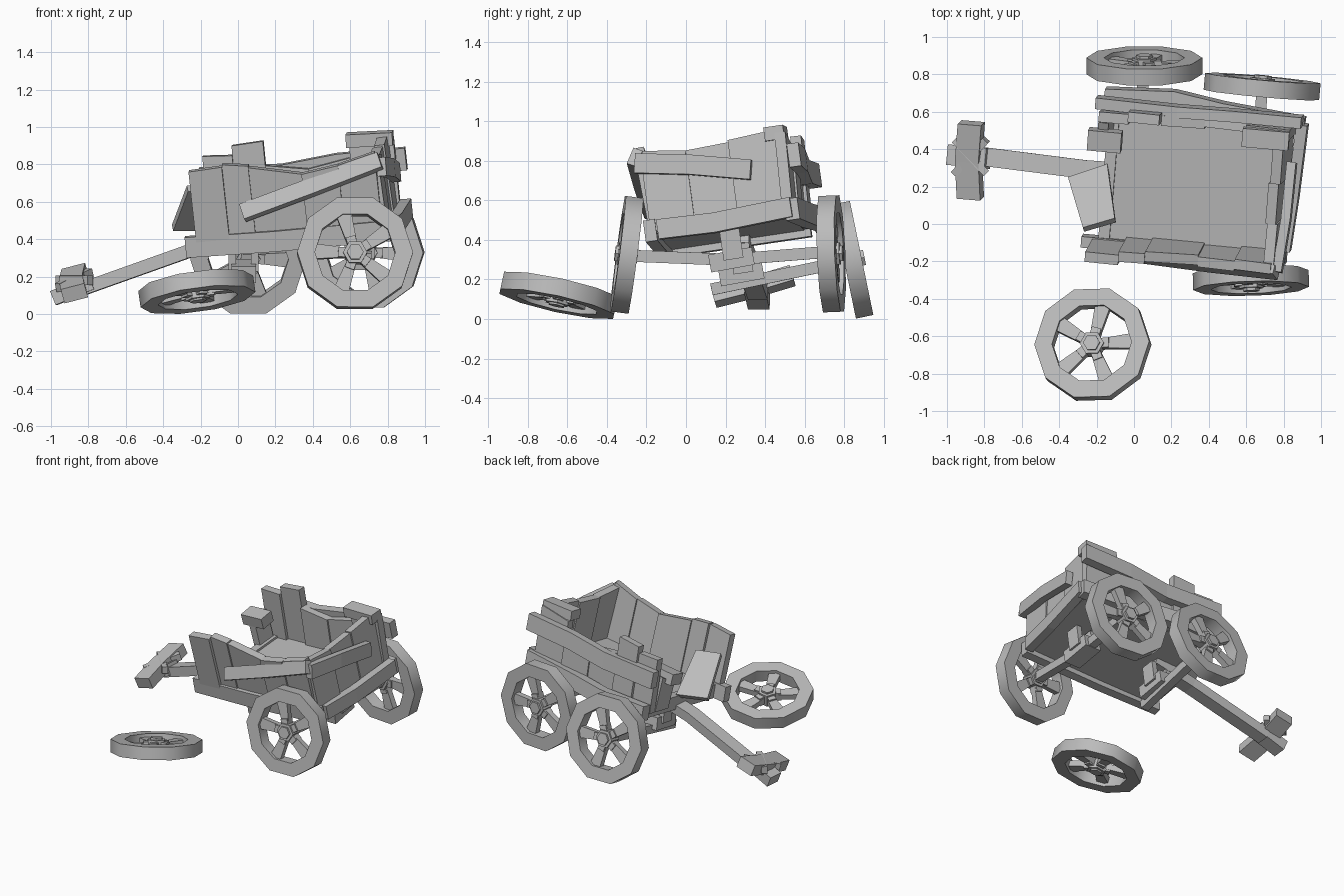
import bpy
import bmesh
from math import cos, sin, pi, radians
from mathutils import Matrix, Vector

old = bpy.data.objects.get("Cube")
if old:
    bpy.data.objects.remove(old, do_unlink=True)

wood = bpy.data.materials.new("weathered_grey_wood")
wood.use_nodes = True
GREY = (0.5, 0.5, 0.5, 1)
wood.diffuse_color = GREY
wood.node_tree.nodes["Principled BSDF"].inputs["Base Color"].default_value = GREY


def finish(name, bm, frame=None):
    """Turn a bmesh into a wooden object."""
    bmesh.ops.recalc_face_normals(bm, faces=bm.faces)
    mesh = bpy.data.meshes.new(name)
    bm.to_mesh(mesh)
    bm.free()
    mesh.materials.append(wood)
    obj = bpy.data.objects.new(name, mesh)
    obj.matrix_world = frame or Matrix()
    bpy.context.collection.objects.link(obj)
    return obj


def skin(bm, rings, closed=False):
    """Bridge rings of points, capping the ends unless they form a loop."""
    rings = [[bm.verts.new(p) for p in r] for r in rings]
    n = len(rings[0])
    for a, b in zip(rings, rings[1:] + (rings[:1] if closed else [])):
        for i in range(n):
            j = (i + 1) % n
            bm.faces.new((a[i], a[j], b[j], b[i]))
    if not closed:
        bm.faces.new(rings[0])
        bm.faces.new(rings[-1])


def board(name, path, width, height, frame=None, roll=0):
    """Rectangular timber swept along a short path."""
    pts = [Vector(p) for p in path]
    bm = bmesh.new()
    along = (pts[-1] - pts[0]).normalized()
    side = Matrix.Rotation(radians(roll), 3, along) @ along.cross((0, 0, 1)).normalized()
    up = side.cross(along)
    skin(bm, [[p + side * a * width / 2 + up * b * height / 2
               for a, b in ((-1, -1), (1, -1), (1, 1), (-1, 1))] for p in pts])
    return finish(name, bm, frame)


def slab(name, outline, thickness, frame=None):
    """Flat panel from corner points, thickened along its normal."""
    pts = [Vector(p) for p in outline]
    n = (pts[1] - pts[0]).cross(pts[2] - pts[0]).normalized() * thickness / 2
    bm = bmesh.new()
    skin(bm, [[p - n for p in pts], [p + n for p in pts]])
    return finish(name, bm, frame)


# Tilted frame of the cart bed
ex = Vector((1, -0.095, 0.09)).normalized()
ey = Vector((0.11, 1, 0.15))
ey = (ey - ex * ey.dot(ex)).normalized()
bed = Matrix((ex, ey, ex.cross(ey))).transposed().to_4x4()
bed.translation = (0.33, 0.2, 0.4)

# Floor and lower rails
board("floor", [(-0.47, 0.025, 0.06), (0.49, 0.025, 0.06)], 0.69, 0.05, bed)
board("front_lower_rail", [(-0.58, -0.34, 0.06), (-0.1, -0.34, 0.05), (0.52, -0.33, 0.05)], 0.06, 0.11, bed)
board("back_lower_rail", [(-0.52, 0.46, 0.06), (-0.15, 0.48, 0.05), (0.12, 0.44, 0.05), (0.56, 0.4, 0.05)],
      0.07, 0.11, bed)
board("right_end_lower_rail", [(0.51, -0.29, 0.05), (0.53, 0, 0.04), (0.55, 0.4, 0.06)], 0.06, 0.1, bed)
board("left_end_lower_rail", [(-0.46, -0.33, 0.05), (-0.46, 0.4, 0.05)], 0.06, 0.1, bed)

# Wall planks: start, end, start height, end height, outward shift; each wall leans by a set amount
walls = {
    "front": ((0, -0.31), 0.025, [(-0.52, -0.34, 0.47, 0.48, 0.03), (-0.34, -0.2, 0.49, 0.47, 0.01),
                                  (-0.2, 0.08, 0.46, 0.4, 0), (0.08, 0.28, 0.4, 0.43, 0.01),
                                  (0.28, 0.48, 0.43, 0.48, 0)]),
    "back": ((0, 0.375), 0.015, [(-0.51, -0.35, 0.44, 0.43, 0), (-0.35, -0.18, 0.48, 0.49, 0.02),
                                 (-0.18, 0.05, 0.36, 0.32, 0), (0.05, 0.28, 0.32, 0.36, 0.01),
                                 (0.28, 0.52, 0.42, 0.45, 0)]),
    "right_end": ((0.47, 0), -0.015, [(-0.33, -0.1, 0.46, 0.43, 0.01), (-0.1, 0.12, 0.43, 0.44, 0),
                                      (0.12, 0.38, 0.45, 0.47, 0.01)]),
    "left_end": ((-0.46, 0), 0.015, [(0.2, 0.34, 0.24, 0.3, 0.02)]),
}
for wall, ((wx, wy), lean, planks) in walls.items():
    for i, (a, b, ha, hb, out) in enumerate(planks):
        def spot(t, h, shift):
            if wy:
                return (t, wy + (out + shift) * (1 if wy > 0 else -1), h)
            return (wx + (out + shift) * (1 if wx > 0 else -1), t, h)
        slab(f"{wall}_plank_{i + 1}",
             [spot(a, 0.04, 0), spot(b, 0.04, 0), spot(b, hb, lean), spot(a, ha, lean)], 0.055, bed)

# Upper rails, some slipped out of place
board("back_upper_rail", [(-0.54, 0.45, 0.31), (-0.1, 0.44, 0.29), (0.2, 0.45, 0.32), (0.57, 0.45, 0.32)],
      0.06, 0.12, bed)
board("right_end_upper_rail", [(0.51, -0.36, 0.4), (0.53, -0.08, 0.35), (0.53, 0.22, 0.28)], 0.05, 0.1, bed)
board("slipped_front_rail", [(0.025, -0.17, 0.54), (0.4, -0.22, 0.68), (0.76, -0.26, 0.82)], 0.05, 0.09, roll=-20)
board("back_corner_cap", [(0.27, 0.36, 0.46), (0.52, 0.36, 0.45)], 0.1, 0.07, bed)
board("left_end_rail_stub", [(-0.48, 0.19, 0.28), (-0.48, 0.3, 0.29)], 0.18, 0.08, bed)

# Broken end panel hanging outward
slab("hanging_panel", [(-0.35, 0.24, 0.46), (-0.27, -0.03, 0.67), (-0.1, 0.02, 0.67), (-0.14, 0.31, 0.46)], 0.04)

# Draw pole with its cross handle
board("draw_pole", [(0.06, 0.27, 0.42), (-0.25, 0.29, 0.34), (-0.84, 0.365, 0.13)], 0.1, 0.07)
board("pole_tip", [(-0.78, 0.35, 0.17), (-0.985, 0.37, 0.085)], 0.11, 0.08)
board("cross_handle", [(-0.875, 0.14, 0.11), (-0.885, 0.34, 0.16), (-0.87, 0.54, 0.22)], 0.13, 0.08, roll=-15)
for i, s in enumerate((-1, 1)):
    board(f"handle_lashing_{i + 1}", [(-0.96, 0.36 - s * 0.09, 0.16 - s * 0.02),
                                      (-0.79, 0.36 + s * 0.09, 0.2 + s * 0.02)], 0.04, 0.05)

# Axles and the brackets that hold them
board("rear_axle", [(0.625, -0.28, 0.32), (0.65, 0.22, 0.3), (0.685, 0.72, 0.34)], 0.06, 0.06)
board("broken_front_axle", [(0.02, 0.13, 0.15), (0.05, 0.8, 0.29)], 0.06, 0.06)
for name, x, y, z in (("rear", 0.65, 0.23, 0.3), ("front", 0.03, 0.28, 0.23)):
    board(f"{name}_axle_block", [(x, y - 0.11, z - 0.02), (x, y + 0.11, z + 0.02)], 0.13, 0.09)
    for tag, s in (("left", 1), ("right", -1)):
        board(f"{name}_{tag}_bracket",
              [(x + s * 0.06, y - 0.05, z + 0.07), (x + s * 0.06, y + 0.05, z + 0.085)], 0.04, 0.15)


def ring(radius, z, sides):
    return [(radius * cos(2 * pi * i / sides), radius * sin(2 * pi * i / sides), z) for i in range(sides)]


def wheel(name, centre, normal, spin):
    """Ten-sided rim, five flared spokes and a hexagonal hub."""
    n = Vector(normal).normalized()
    x = (Vector((1, 0, 0)) - n * n.x).normalized()
    frame = Matrix((x, n.cross(x), n)).transposed().to_4x4()
    frame.translation = centre
    bm = bmesh.new()
    skin(bm, [ring(0.31, -0.045, 10), ring(0.31, 0.045, 10),
              ring(0.215, 0.045, 10), ring(0.215, -0.045, 10)], closed=True)
    for i in range(5):
        turn = Matrix.Rotation(radians(spin + 72 * i), 3, "Z")
        for sections in (((0.03, 0.024, 0.02), (0.225, 0.042, 0.022)),
                         ((0.04, 0.026, 0.032), (0.09, 0.026, 0.032))):
            skin(bm, [[turn @ Vector((r, s * w, t * h)) for s, t in ((-1, -1), (1, -1), (1, 1), (-1, 1))]
                      for r, w, h in sections])
    skin(bm, [ring(0.065, -0.045, 6), ring(0.065, 0.045, 6)])
    skin(bm, [ring(0.045, -0.055, 6), ring(0.045, 0.06, 6)])
    obj = finish(name, bm, frame)
    bpy.ops.object.select_all(action="DESELECT")
    obj.select_set(True)
    bpy.context.view_layer.objects.active = obj
    bpy.ops.object.shade_smooth_by_angle(angle=radians(40))


# Two standing wheels, one leaning, one fallen flat
wheel("front_right_wheel", (0.625, -0.3, 0.325), (0.03, -1, 0.13), -110)
wheel("back_right_wheel", (0.685, 0.735, 0.33), (0.09, 1, 0.04), -70)
wheel("leaning_wheel", (0.055, 0.845, 0.3), (0, 0.97, 0.2), -70)
wheel("fallen_wheel", (-0.22, -0.645, 0.12), (-0.14, 0.22, 1), 75)
